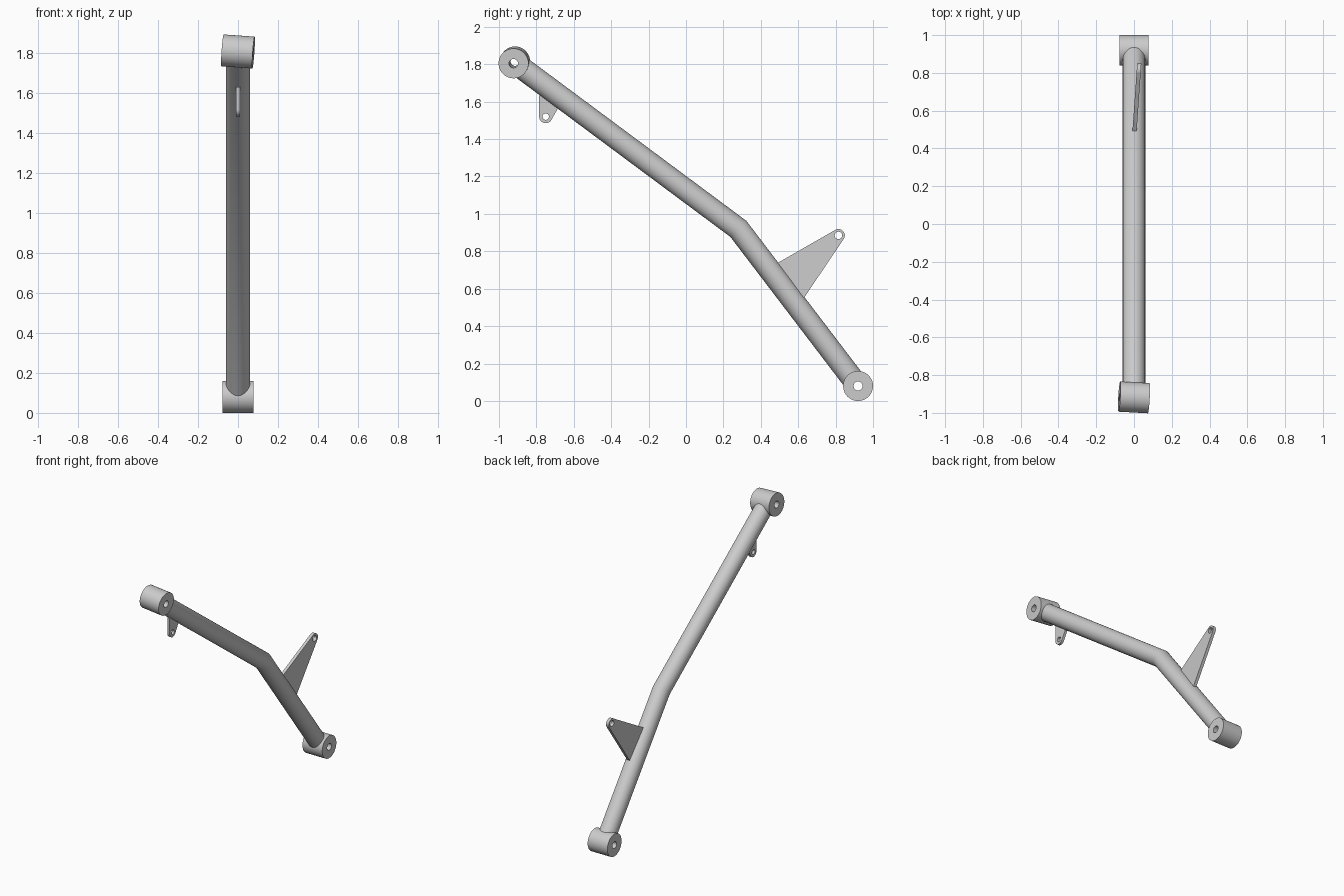
import bpy, bmesh
from math import cos, sin, radians, tau
from mathutils import Vector, Matrix

if "Cube" in bpy.data.objects:
    bpy.data.objects.remove(bpy.data.objects["Cube"])

TOP = Vector((0, -0.918, 1.81))
BEND = Vector((0, 0.28, 0.92))
LOW = Vector((0, 0.92, 0.08))
SEG = 40


def finish(obj):
    bpy.ops.object.select_all(action='DESELECT')
    obj.select_set(True)
    bpy.context.view_layer.objects.active = obj
    bpy.ops.object.shade_smooth_by_angle(angle=radians(30))


def mesh_from_rings(name, rings, closed):
    """Skin a row of point rings; closed joins last to first, else caps the ends."""
    bm = bmesh.new()
    vs = [[bm.verts.new(p) for p in r] for r in rings]
    n = len(vs)
    for i in range(n if closed else n - 1):
        a, b = vs[i], vs[(i + 1) % n]
        for j in range(SEG):
            k = (j + 1) % SEG
            bm.faces.new((a[j], a[k], b[k], b[j]))
    if not closed:
        bm.faces.new(vs[0])
        bm.faces.new(vs[-1])
    bmesh.ops.recalc_face_normals(bm, faces=bm.faces)
    me = bpy.data.meshes.new(name)
    bm.to_mesh(me)
    bm.free()
    obj = bpy.data.objects.new(name, me)
    bpy.context.collection.objects.link(obj)
    finish(obj)


def bushing(name, centre, axis, radius=0.08, hole=0.024, half=0.078):
    rot = Vector(axis).to_track_quat('Z', 'Y')
    profile = [(hole, -half), (radius, -half), (radius, half), (hole, half)]
    rings = [[centre + rot @ Vector((r * cos(tau * j / SEG), r * sin(tau * j / SEG), h))
              for j in range(SEG)] for r, h in profile]
    mesh_from_rings(name, rings, True)


def bracket(name, base, apex, radius, hole, arc, half, lean=0.0):
    """Plate with a rounded, drilled tip; outline given in (y, z)."""
    ay, az = apex
    tip = [radians(arc[0] + (arc[1] - arc[0]) * i / 16) for i in range(17)]
    outline = [(ay + radius * cos(t), az + radius * sin(t)) for t in tip] + base
    drill = [(ay + hole * cos(tau * i / 24), az + hole * sin(tau * i / 24)) for i in range(24)]
    cu = bpy.data.curves.new(name, 'CURVE')
    cu.dimensions, cu.fill_mode, cu.extrude = '2D', 'BOTH', half
    for pts in (outline, drill):
        sp = cu.splines.new('POLY')
        sp.points.add(len(pts) - 1)
        for p, (u, v) in zip(sp.points, pts):
            p.co = (u, v, 0, 1)
        sp.use_cyclic_u = True
    obj = bpy.data.objects.new(name, cu)
    bpy.context.collection.objects.link(obj)
    bpy.ops.object.select_all(action='DESELECT')
    obj.select_set(True)
    bpy.context.view_layer.objects.active = obj
    bpy.ops.object.convert(target='MESH')
    obj = bpy.context.object
    # stand the plate up in the y-z plane, leaning slightly sideways
    obj.data.transform(Matrix(((lean, 0, 1, -lean * base[0][0]),
                               (1, 0, 0, 0), (0, 1, 0, 0), (0, 0, 0, 1))))
    bm = bmesh.new()
    bm.from_mesh(obj.data)
    bmesh.ops.remove_doubles(bm, verts=bm.verts, dist=1e-5)
    bmesh.ops.recalc_face_normals(bm, faces=bm.faces)
    bm.to_mesh(obj.data)
    bm.free()
    finish(obj)


# bent arm tube with a mitred joint
R = 0.06
d1 = (BEND - TOP).normalized()
d2 = (LOW - BEND).normalized()
X = Vector((1, 0, 0))
start, end = TOP + d1 * 0.05, LOW - d2 * 0.05
bisector = (d1 + d2).normalized()
rings = [[], [], []]
for j in range(SEG):
    a = tau * j / SEG
    offs = [X * R * cos(a) + X.cross(d) * R * sin(a) for d in (d1, d2)]
    rings[0].append(start + offs[0])
    slide = (offs[0].dot(bisector)) / d1.dot(bisector)
    rings[1].append(BEND + offs[0] - d1 * slide)
    rings[2].append(end + offs[1])
mesh_from_rings("arm_tube", rings, False)

# end bushings, the upper one twisted slightly about the arm
bushing("upper_bushing", TOP, (1, -0.055, -0.07))
bushing("lower_bushing", LOW, (1, 0, 0))

# mounting brackets
bracket("lower_bracket", [(0.45, 0.715), (0.61, 0.52)], (0.815, 0.885),
        0.034, 0.02, (-33, 119), 0.011, 0.07)
bracket("upper_bracket", [(-0.665, 1.60), (-0.765, 1.655), (-0.785, 1.63)], (-0.75, 1.52),
        0.035, 0.017, (180, 332), 0.009)
